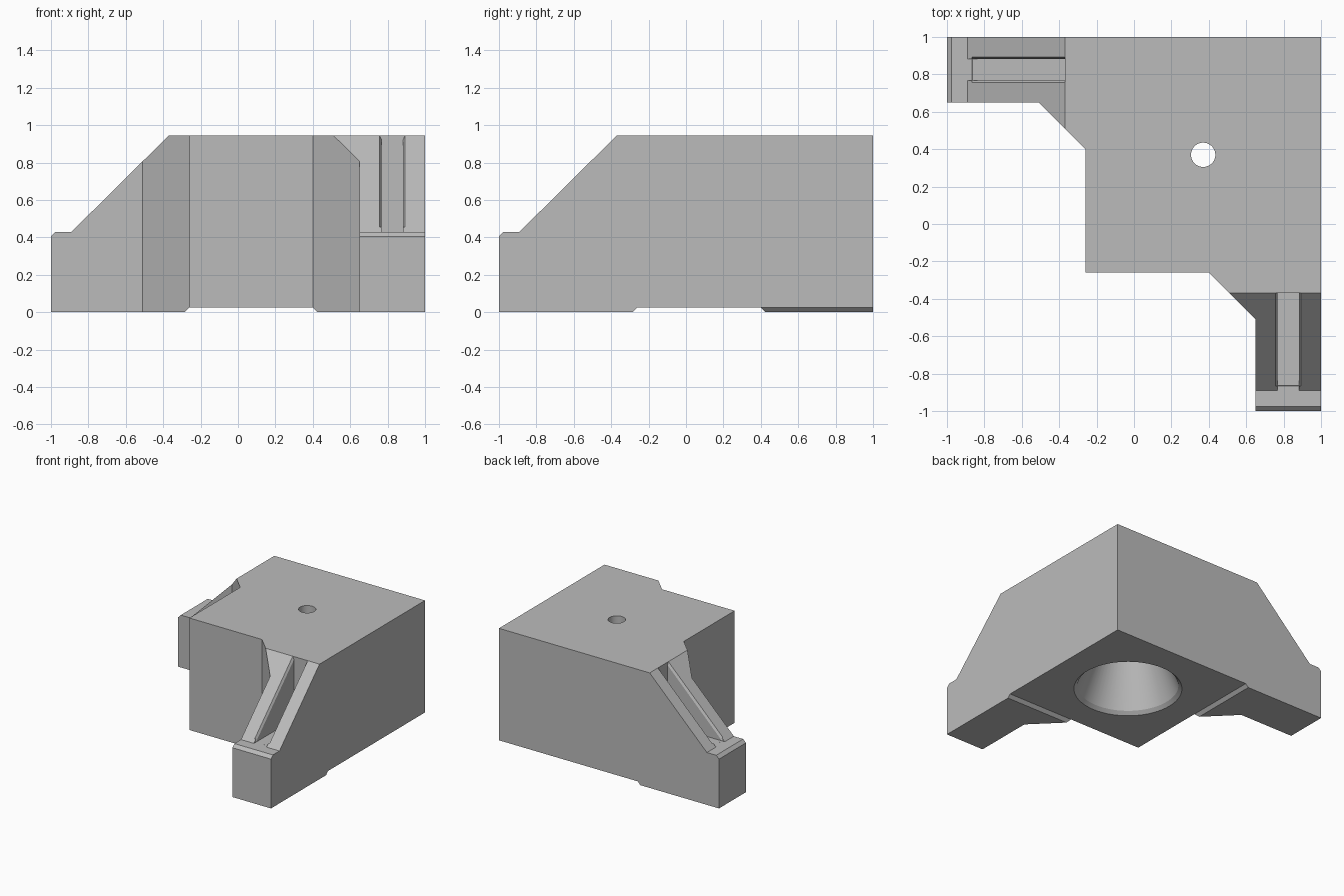
import bpy, bmesh, math

cube = bpy.data.objects.get("Cube")
if cube:
    bpy.data.objects.remove(cube)

TOP, LEDGE = 0.945, 0.43
SLOPE_START, SLOPE_END = -0.89, -0.37

grey = bpy.data.materials.new("plain_grey")
grey.use_nodes = True
grey.diffuse_color = (0.5, 0.5, 0.5, 1)
grey.node_tree.nodes["Principled BSDF"].inputs["Base Color"].default_value = (0.5, 0.5, 0.5, 1)


def loft(name, rings):
    """Closed solid through rings with equal point counts."""
    bm = bmesh.new()
    loops = [[bm.verts.new(p) for p in ring] for ring in rings]
    n = len(loops[0])
    for a, b in zip(loops, loops[1:]):
        for i in range(n):
            j = (i + 1) % n
            bm.faces.new((a[i], a[j], b[j], b[i]))
    bm.faces.new(loops[0])
    bm.faces.new(loops[-1])
    bmesh.ops.recalc_face_normals(bm, faces=bm.faces)
    mesh = bpy.data.meshes.new(name)
    bm.to_mesh(mesh)
    bm.free()
    mesh.materials.append(grey)
    ob = bpy.data.objects.new(name, mesh)
    bpy.context.collection.objects.link(ob)
    return ob


def prism(name, points, start, end, place):
    return loft(name, [[place(u, v, w) for u, v in points] for w in (start, end)])


# Corner block: half the plan, mirrored across the diagonal
half = [(1, 1), (-1, 1), (-1, 0.65), (-0.51, 0.65), (-0.26, 0.4), (-0.26, -0.26)]
plan = half + [(y, x) for x, y in reversed(half[1:-1])]
body = prism("corner_block", plan, 0, TOP, lambda u, v, w: (u, v, w))


def cut(cutter):
    cutter.hide_render = True
    mod = body.modifiers.new("cut", "BOOLEAN")
    mod.operation, mod.solver, mod.object = "DIFFERENCE", "EXACT", cutter
    bpy.context.view_layer.objects.active = body
    bpy.ops.object.modifier_apply(modifier=mod.name)
    bpy.data.objects.remove(cutter)


def slope(x):
    return LEDGE + (x - SLOPE_START) * (TOP - LEDGE) / (SLOPE_END - SLOPE_START)


ramp = [(-1.05, 0.355), (-0.975, LEDGE), (SLOPE_START, LEDGE),
        (-0.32, slope(-0.32)), (-0.32, 1.1), (-1.05, 1.1)]
slot = [(SLOPE_START, LEDGE), (SLOPE_END, LEDGE), (SLOPE_END, 1.1), (-0.95, 1.1)]
mouth = [(0.768, -0.025), (0.882, -0.025), (0.893, 0), (0.893, 0.05), (0.757, 0.05), (0.757, 0)]

# Sloped arms, each with a slot and a bevelled slot mouth
for swap in (False, True):
    def along(x, y, z, s=swap):
        return (y, x, z) if s else (x, y, z)
    cut(prism("ramp_cutter", ramp, 0.3, 1.1, lambda u, v, w: along(u, w, v)))
    cut(prism("slot_cutter", slot, 0.768, 0.882, lambda u, v, w: along(u, w, v)))
    cut(prism("mouth_cutter", mouth, -0.865, SLOPE_END,
              lambda u, v, w: along(w, u, slope(w) + v)))

# Raised underside with sloped steps down to the feet
square = [(-0.285, -0.285), (1.2, -0.285), (1.2, 1.2), (-0.285, 1.2)]
cut(prism("underside_cutter", square, -0.025, 0.025,
          lambda u, v, w: (u + w if u < 0 else u, v + w if v < 0 else v, w)))

# Tapered bore with bevelled rim and a screw hole through the top
bore = [(0.432, 0), (0.38, 0.052), (0.065, 0.86), (0.065, 1.1)]
angles = [math.tau * i / 64 for i in range(64)]
cut(loft("bore_cutter", [[(0.37 + r * math.cos(a), 0.37 + r * math.sin(a), z) for a in angles]
                         for r, z in bore]))

bpy.ops.object.select_all(action="DESELECT")
body.select_set(True)
bpy.context.view_layer.objects.active = body
bpy.ops.object.shade_smooth_by_angle(angle=math.radians(15))
